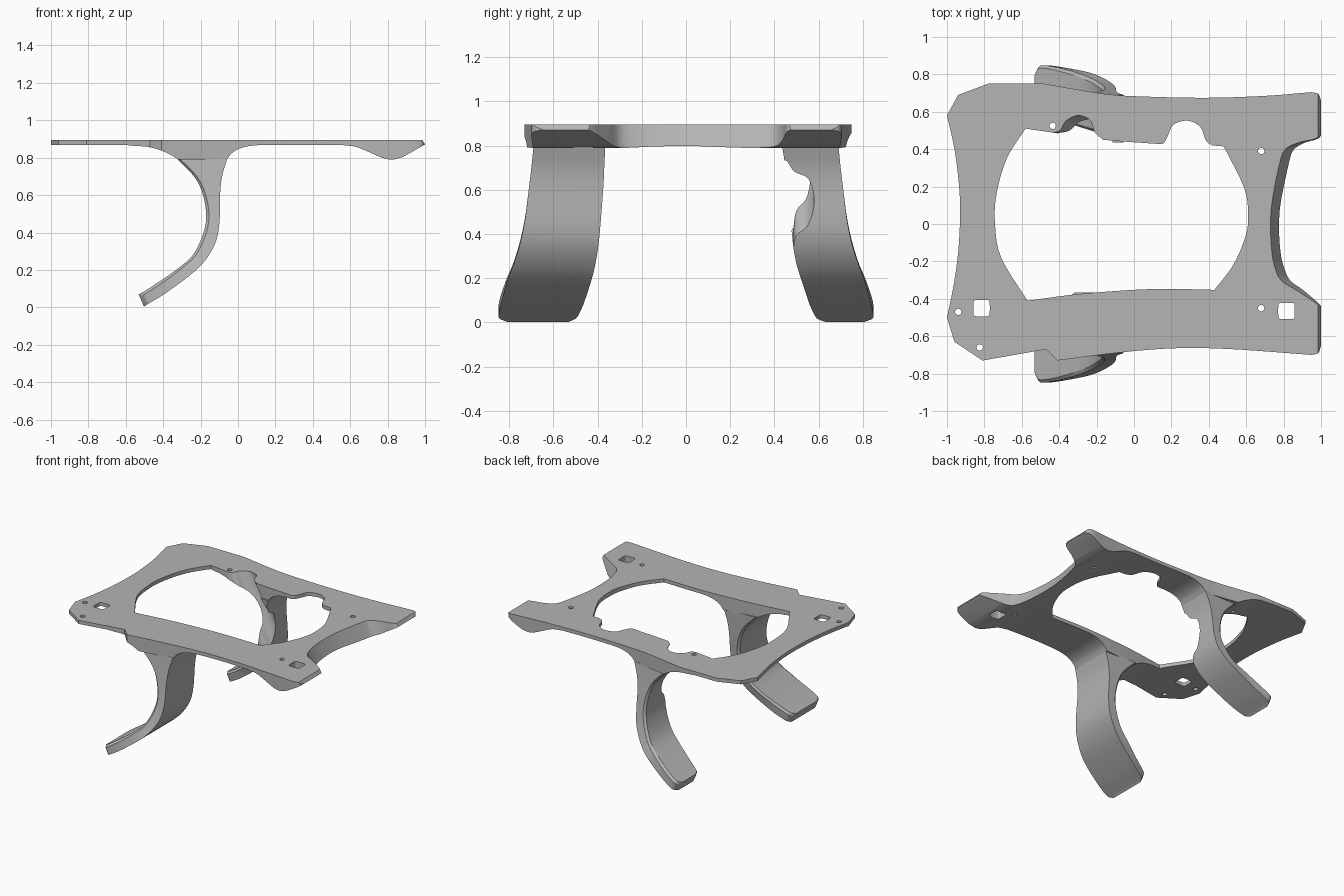
import bpy, bmesh, math

if "Cube" in bpy.data.objects:
    bpy.data.objects.remove(bpy.data.objects["Cube"], do_unlink=True)

grey = bpy.data.materials.new("mid grey")
grey.use_nodes = True
COLOUR = (0.46, 0.46, 0.46, 1)
grey.diffuse_color = COLOUR
grey.node_tree.nodes["Principled BSDF"].inputs["Base Color"].default_value = COLOUR


def spline(pts, n=5):
    """Smooth curve through points of any dimension."""
    out = []
    for i in range(len(pts) - 1):
        b, c = pts[i], pts[i + 1]
        a = pts[i - 1] if i else [2 * u - v for u, v in zip(b, c)]
        d = pts[i + 2] if i + 2 < len(pts) else [2 * v - u for u, v in zip(b, c)]
        for k in range(n):
            t = k / n
            out.append(tuple(
                0.5 * (2 * q + (r - p) * t + (2 * p - 5 * q + 4 * r - s) * t ** 2
                       + (3 * q - p - 3 * r + s) * t ** 3)
                for p, q, r, s in zip(a, b, c, d)))
    return out + [tuple(pts[-1])]


def join(*runs):
    """Chain runs of points into one closed outline without doubled points."""
    out = []
    for p in (p for run in runs for p in run):
        if not out or math.dist(p, out[-1]) > 1e-4:
            out.append(p)
    if math.dist(out[0], out[-1]) < 1e-4:
        out.pop()
    return out


def loft(name, rings):
    """Solid through a list of equally long rings, capped at both ends."""
    bm = bmesh.new()
    vs = [[bm.verts.new(p) for p in ring] for ring in rings]
    n = len(vs[0])
    for r, s in zip(vs, vs[1:]):
        for i in range(n):
            bm.faces.new((r[i], r[(i + 1) % n], s[(i + 1) % n], s[i]))
    bm.faces.new(vs[0][::-1])
    bm.faces.new(vs[-1])
    bmesh.ops.recalc_face_normals(bm, faces=bm.faces)
    mesh = bpy.data.meshes.new(name)
    bm.to_mesh(mesh)
    bm.free()
    mesh.materials.append(grey)
    ob = bpy.data.objects.new(name, mesh)
    bpy.context.collection.objects.link(ob)
    return ob


def prism(name, outline, low=0.7, high=1.0, lean=0.0):
    """Vertical prism; lean shifts it in x as it goes down from the deck top."""
    return loft(name, [[(x + lean * (TOP - z), y, z) for x, y in outline]
                       for z in (low, high)])


def combine(target, cutter, operation="DIFFERENCE"):
    mod = target.modifiers.new("cut", "BOOLEAN")
    mod.operation, mod.solver, mod.object = operation, "EXACT", cutter
    bpy.context.view_layer.objects.active = target
    bpy.ops.object.modifier_apply(modifier=mod.name)


def circle(x, y, r, n=20, power=1.0):
    """Circle, or a rounded square when power is below one."""
    def f(v):
        return math.copysign(abs(v) ** power, v)
    return [(x + r * f(math.cos(math.tau * i / n)), y + r * f(math.sin(math.tau * i / n)))
            for i in range(n)]


TOP = 0.895
ARC = (-0.54, 0.49, 0.372)      # centre and radius of the inner leg curve

# Deck: side profile swept across, then trimmed to the plan outline
fillet = [(ARC[0] + ARC[2] * math.sin(math.radians(a)), ARC[1] + ARC[2] * math.cos(math.radians(a)))
          for a in range(0, 37, 4)]
profile = join([(-1.1, TOP), (-1.1, 0.868), (-0.6, 0.868)], fillet,
               spline([(-0.06, 0.79), (-0.03, 0.827), (0.02, 0.853), (0.08, 0.865), (0.15, 0.868)]),
               spline([(0.55, 0.868), (0.63, 0.858), (0.7, 0.83), (0.77, 0.8), (0.825, 0.79), (0.88, 0.803)]),
               [(0.985, 0.862), (1.0, 0.872), (0.985, TOP)])
deck = loft("deck", [[(x, y, z) for x, z in profile] for y in (-0.9, 0.9)])

outline = join(
    spline([(-1, 0.58), (-0.96, 0.4), (-0.935, 0.2), (-0.93, 0.04), (-0.94, -0.15), (-0.965, -0.33), (-1, -0.5)]),
    [(-0.96, -0.63), (-0.81, -0.73), (-0.47, -0.67)],
    spline([(-0.41, -0.73), (-0.1, -0.69), (0.2, -0.665), (0.5, -0.668), (0.95, -0.7)]),
    spline([(0.95, -0.7), (0.985, -0.69), (1.0, -0.65)]),
    spline([(1.0, 0.66), (0.985, 0.695), (0.95, 0.705)]),
    spline([(0.95, 0.705), (0.7, 0.685), (0.4, 0.675), (0.1, 0.68), (-0.15, 0.695), (-0.48, 0.75)]),
    [(-0.78, 0.75), (-0.94, 0.69)])

opening = join(
    spline([(-0.58, 0.51), (-0.68, 0.35), (-0.735, 0.16), (-0.743, 0), (-0.71, -0.18), (-0.57, -0.41)]),
    spline([(-0.57, -0.41), (-0.3, -0.375), (0, -0.352), (0.2, -0.347), (0.43, -0.352)]),
    spline([(0.43, -0.352), (0.53, -0.22), (0.595, -0.07), (0.61, 0.04), (0.59, 0.19), (0.48, 0.415)]),
    spline([(0.42, 0.42), (0.385, 0.445), (0.36, 0.51), (0.32, 0.543), (0.27, 0.552),
            (0.21, 0.53), (0.18, 0.47), (0.155, 0.43), (0.1, 0.43)]),
    spline([(0.1, 0.43), (-0.16, 0.45), (-0.41, 0.485)]))

neck = join(
    [(1.2, 0.49)],
    spline([(1.0, 0.49), (0.97, 0.457), (0.88, 0.435), (0.81, 0.4), (0.78, 0.33), (0.74, 0.13), (0.73, 0),
            (0.735, -0.13), (0.75, -0.22), (0.785, -0.3), (0.87, -0.355), (0.98, -0.43), (1.0, -0.47)]),
    [(1.2, -0.47)])

notch = join([(-0.44, 0.35)], spline([(-0.44, 0.486), (-0.395, 0.5), (-0.365, 0.55), (-0.3, 0.58),
             (-0.235, 0.555), (-0.21, 0.49), (-0.17, 0.455)]), [(-0.17, 0.35)])

combine(deck, prism("outline_cutter", outline), "INTERSECT")
cuts = [prism("opening_cutter", opening), prism("neck_cutter", neck, lean=0.47)]
slanted = prism("notch_cutter", notch, 0.2, 1.0, 0.577)
cuts.append(slanted)
for x, y in [(-0.815, -0.45), (0.815, -0.465)]:
    cuts.append(prism("slot_cutter", circle(x, y, 0.044, 24, 0.3)))
for x, y in [(-0.435, 0.525), (0.68, 0.39), (0.68, -0.45), (-0.94, -0.47), (-0.825, -0.66)]:
    cuts.append(prism("hole_cutter", circle(x, y, 0.017)))
for c in cuts:
    combine(deck, c)

# Curved legs: stations of outer x, z, inner x, z, then outer y and both inner y
stations = spline([
    (-0.056, 0.80, -0.333, 0.80, 0.69, 0.365, 0.435),
    (-0.085, 0.70, -0.235, 0.70, 0.70, 0.37, 0.45),
    (-0.096, 0.60, -0.187, 0.60, 0.712, 0.375, 0.46),
    (-0.098, 0.47, -0.17, 0.48, 0.728, 0.385, 0.472),
    (-0.115, 0.36, -0.193, 0.375, 0.75, 0.395, 0.483),
    (-0.165, 0.265, -0.245, 0.275, 0.78, 0.41, 0.50),
    (-0.24, 0.185, -0.325, 0.205, 0.81, 0.43, 0.525),
    (-0.38, 0.08, -0.425, 0.135, 0.838, 0.465, 0.56),
    (-0.465, 0.028, -0.495, 0.09, 0.848, 0.49, 0.585),
    (-0.488, 0.014, -0.517, 0.077, 0.838, 0.505, 0.60),
    (-0.502, 0.003, -0.531, 0.068, 0.81, 0.53, 0.63)], 4)


def leg(name, side, column):
    rings = []
    for st in stations:
        ox, oz, ix, iz, far = st[:5]
        near = st[column]
        c = 0.015                                   # chamfer on the inner curve
        k = min(c / math.dist((ox, oz), (ix, iz)), 0.4)
        mx, mz = ix + (ox - ix) * k, iz + (oz - iz) * k
        rings.append([(x, side * y, z) for x, y, z in (
            (ox, near, oz), (ox, far, oz), (mx, far, mz),
            (ix, far - c, iz), (ix, near + c, iz), (mx, near, mz))])
    return loft(name, rings)


right_leg = leg("right_leg", -1, 5)
left_leg = leg("left_leg", 1, 6)
combine(left_leg, slanted)

# Tidy cutters and shade the finished parts
for ob in [o for o in bpy.data.objects if "_cutter" in o.name]:
    bpy.data.objects.remove(ob, do_unlink=True)
for ob in (deck, right_leg, left_leg):
    bpy.ops.object.select_all(action="DESELECT")
    ob.select_set(True)
    bpy.context.view_layer.objects.active = ob
    bpy.ops.object.shade_smooth_by_angle(angle=math.radians(25))
